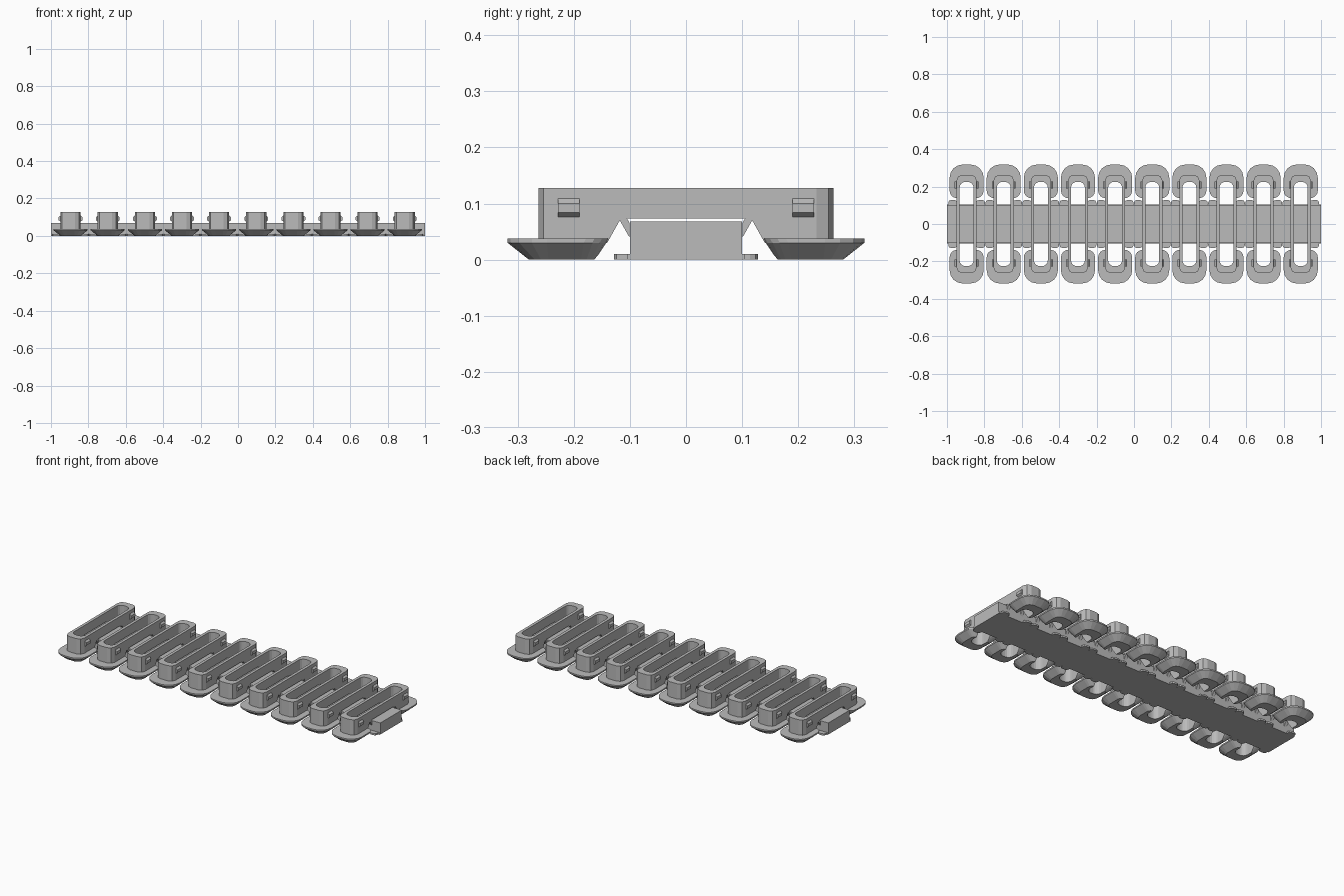
import bpy, bmesh, math

if "Cube" in bpy.data.objects:
    bpy.data.objects.remove(bpy.data.objects["Cube"])

COUNT, PITCH, X0 = 10, 0.1985, -0.895

grey = bpy.data.materials.new("plain_grey")
grey.diffuse_color = (0.5, 0.5, 0.5, 1)
grey.use_nodes = True
grey.node_tree.nodes["Principled BSDF"].inputs["Base Color"].default_value = grey.diffuse_color


def loft(name, rings):
    """Solid from a stack of matching closed rings of 3D points."""
    bm = bmesh.new()
    rows = [[bm.verts.new(p) for p in r] for r in rings]
    n = len(rows[0])
    for a, b in zip(rows, rows[1:]):
        for i in range(n):
            j = (i + 1) % n
            bm.faces.new((a[i], a[j], b[j], b[i]))
    bm.faces.new(rows[0][::-1])
    bm.faces.new(rows[-1])
    bmesh.ops.recalc_face_normals(bm, faces=bm.faces)
    mesh = bpy.data.meshes.new(name)
    bm.to_mesh(mesh)
    bm.free()
    mesh.materials.append(grey)
    ob = bpy.data.objects.new(name, mesh)
    bpy.context.collection.objects.link(ob)
    return ob


def rounded(x0, x1, y0, y1, r, z, seg=3, r_low=None):
    """Rounded rectangle ring; r_low is the radius of the low-y corners."""
    r_low = r if r_low is None else r_low
    pts = []
    for cx, cy, a0, rad in ((x1, y1, 0, r), (x0, y1, 90, r),
                            (x0, y0, 180, r_low), (x1, y0, 270, r_low)):
        sx = -1 if cx == x1 else 1
        sy = -1 if cy == y1 else 1
        for k in range(seg + 1):
            a = math.radians(a0 + 90 * k / seg)
            pts.append((cx + sx * rad + rad * math.cos(a),
                        cy + sy * rad + rad * math.sin(a), z))
    return pts


def side_prism(name, yz, x0, x1):
    return loft(name, [[(x, y, z) for y, z in yz] for x in (x0, x1)])


def apply(ob, kind, **settings):
    m = ob.modifiers.new(kind, kind)
    for k, v in settings.items():
        setattr(m, k, v)
    bpy.context.view_layer.objects.active = ob
    bpy.ops.object.modifier_apply(modifier=m.name)


def cut(ob, cutter):
    apply(ob, 'BOOLEAN', operation='DIFFERENCE', solver='EXACT', object=cutter)


def mirror(ob, x=False, y=False):
    apply(ob, 'MIRROR', use_axis=(x, y, False), use_clip=False, use_mirror_merge=False)


def repeat(ob):
    apply(ob, 'ARRAY', count=COUNT, use_relative_offset=False,
          use_constant_offset=True, constant_offset_displace=(PITCH, 0, 0))
    ob.location.x = X0


# Cutters: the long slot and the clip-shaped opening over the rail
slot = loft("slot_cutter", [rounded(-.037, .037, -.225, .225, .03, z, 4) for z in (-.1, .3)])
half = [(.105, .073), (.101, .066), (.101, .04), (.118, .07), (.146, .02)]
notch = side_prism("notch_cutter", [(-y, z) for y, z in half[::-1]] + half, -.2, .2)

# Tall slotted collars
collar = loft("collar", [rounded(-.054, .054, -.263, .263, .03, z, 2) for z in (.03, .128)])
cut(collar, slot)
cut(collar, notch)
repeat(collar)

# Tapered horseshoe feet at both ends of every collar
foot = loft("foot", [rounded(-.055, .055, .162, .280, .035, 0, 4, .025),
                     rounded(-.091, .091, .142, .318, .07, .03, 4, .04),
                     rounded(-.091, .091, .138, .318, .07, .038, 4, .04)])
cut(foot, slot)
mirror(foot, y=True)
repeat(foot)

# Small wedge catches on the collar sides
catch = loft("side_catch", [[(x, y, z) for x, z in
                             ((.05, .073), (.064, .084), (.064, .1), (.05, .112))]
                            for y in (.190, .228)])
mirror(catch, x=True, y=True)
repeat(catch)

# Central rail and its base plate
rail = side_prism("rail", [(-.1, .005), (.1, .005), (.1, .068), (-.1, .068)], -1, 1)
plate = side_prism("base_plate", [(-.105, 0), (.105, 0), (.105, .01), (-.105, .01)], -1, 1)

# Rounded tabs along the plate edges
tab = loft("plate_tab", [rounded(.051, .098, .09, .128, .014, z, 2) for z in (0, .01)])
mirror(tab, x=True, y=True)
repeat(tab)

for helper in (slot, notch):
    bpy.data.objects.remove(helper)
